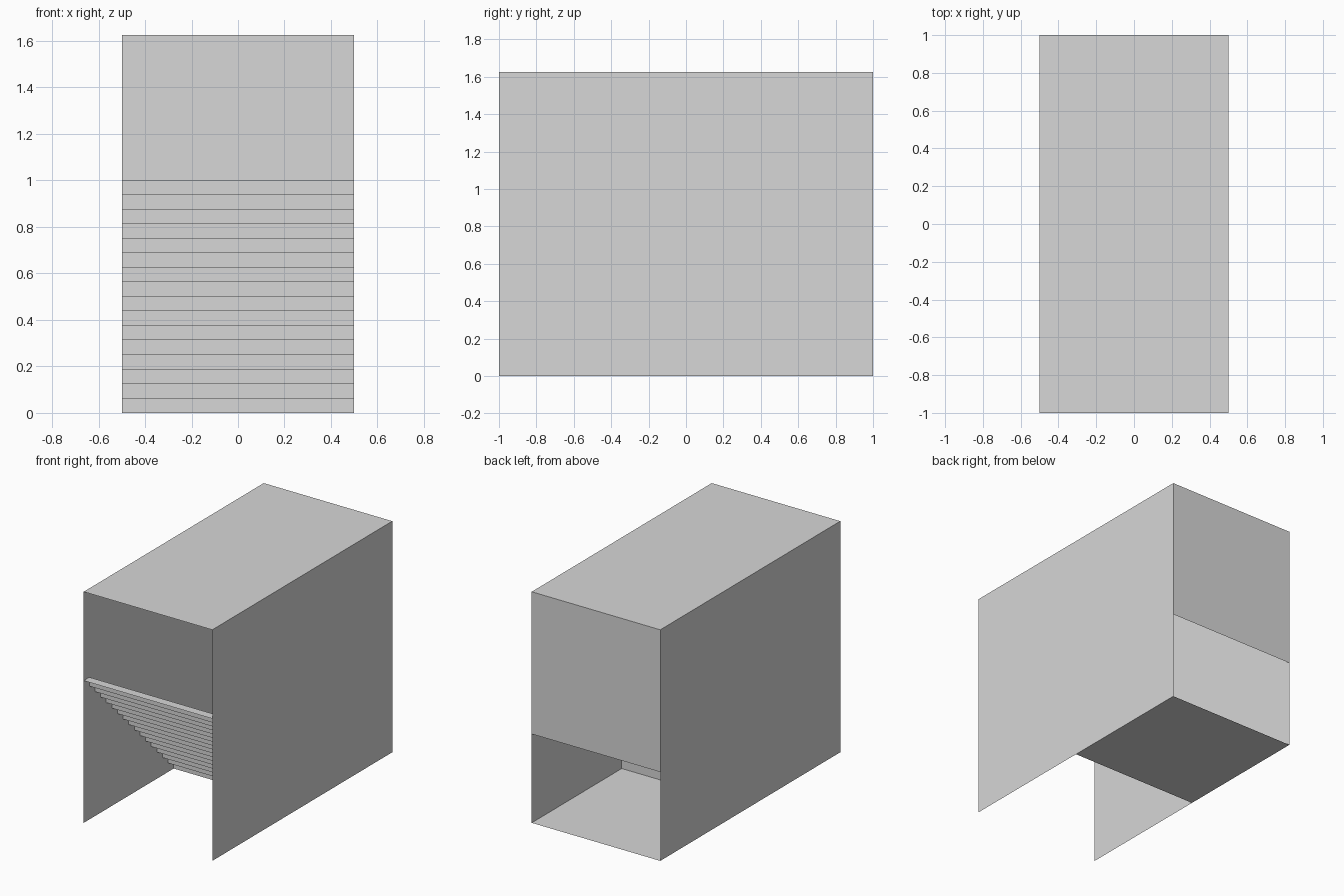
import bpy

if "Cube" in bpy.data.objects:
    bpy.data.objects.remove(bpy.data.objects["Cube"])

WIDTH, HEIGHT, STEPS = 0.5, 1.625, 16

grey = bpy.data.materials.new("light_grey")
grey.diffuse_color = (0.68, 0.68, 0.68, 1)
grey.use_nodes = True
grey.node_tree.nodes["Principled BSDF"].inputs["Base Color"].default_value = grey.diffuse_color


def sheet(name, verts, faces):
    mesh = bpy.data.meshes.new(name)
    mesh.from_pydata(verts, [], faces)
    mesh.materials.append(grey)
    obj = bpy.data.objects.new(name, mesh)
    bpy.context.collection.objects.link(obj)
    return obj


def strip(name, profile):
    """Sweep a (y, z) profile across the full width."""
    verts = [(x, y, z) for y, z in profile for x in (-WIDTH, WIDTH)]
    faces = [(2 * i, 2 * i + 1, 2 * i + 3, 2 * i + 2)
             for i in range(len(profile) - 1)]
    return sheet(name, verts, faces)


# Side walls, single thin sheets
for name, x in (("left_wall", -WIDTH), ("right_wall", WIDTH)):
    quad = [(x, -1, 0), (x, 1, 0), (x, 1, HEIGHT), (x, -1, HEIGHT)]
    sheet(name, quad, [(0, 1, 2, 3) if x > 0 else (3, 2, 1, 0)])

# Ceiling, lower landing, and wall above the rear doorway
strip("ceiling", [(-1, HEIGHT), (1, HEIGHT)])
strip("lower_floor", [(0, 0), (1, 0)])
strip("rear_wall", [(1, HEIGHT), (1, HEIGHT - 1)])

# Stairs rising from the landing to the open front
step = 1 / STEPS
profile = [(0, 0)]
for i in range(STEPS):
    profile += [(-i * step, (i + 1) * step), (-(i + 1) * step, (i + 1) * step)]
strip("stairs", profile[::-1])
